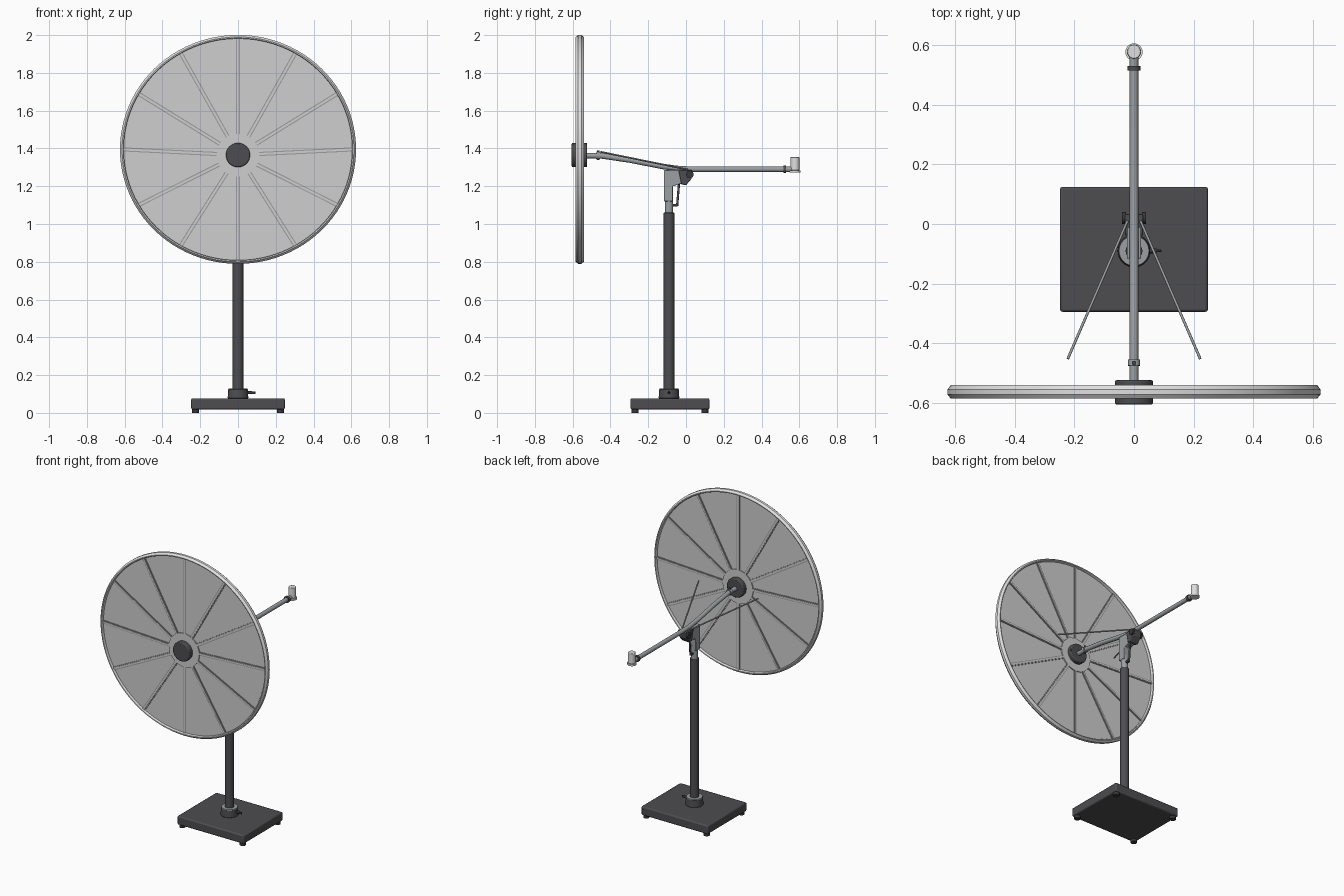
import bpy, bmesh, math
from mathutils import Vector

if "Cube" in bpy.data.objects:
    bpy.data.objects.remove(bpy.data.objects["Cube"])

def mat(name, r, g, b):
    m = bpy.data.materials.new(name)
    m.diffuse_color = (r, g, b, 1)
    m.use_nodes = True
    m.node_tree.nodes["Principled BSDF"].inputs["Base Color"].default_value = m.diffuse_color
    return m

DARK = mat("charcoal", 0.075, 0.075, 0.082)
BLACK = mat("black plastic", 0.04, 0.04, 0.043)
GREY = mat("metal grey", 0.33, 0.35, 0.36)
RIB = mat("rib grey", 0.34, 0.34, 0.34)
PANEL = mat("panel grey", 0.62, 0.62, 0.62)
WHITE = mat("light grey", 0.74, 0.74, 0.74)

def finish(name, bm, m, bevel=0, smooth=True):
    bmesh.ops.recalc_face_normals(bm, faces=bm.faces)
    me = bpy.data.meshes.new(name)
    bm.to_mesh(me)
    bm.free()
    ob = bpy.data.objects.new(name, me)
    bpy.context.collection.objects.link(ob)
    me.materials.append(m)
    if bevel:
        b = ob.modifiers.new("bevel", 'BEVEL')
        b.width, b.segments = bevel, 2
    if smooth:
        bpy.ops.object.select_all(action='DESELECT')
        ob.select_set(True)
        bpy.context.view_layer.objects.active = ob
        bpy.ops.object.shade_smooth_by_angle(angle=math.radians(35))
    return ob

def box(name, lo, hi, m, bevel=0.0):
    bm = bmesh.new()
    bmesh.ops.create_cube(bm, size=1)
    lo, hi = Vector(lo), Vector(hi)
    for v in bm.verts:
        v.co = Vector([(lo[i] + hi[i]) / 2 + v.co[i] * (hi[i] - lo[i]) for i in range(3)])
    return finish(name, bm, m, bevel)

def rod(name, a, b, r, m, r2=None, seg=24, bevel=0):
    a, b = Vector(a), Vector(b)
    bm = bmesh.new()
    bmesh.ops.create_cone(bm, cap_ends=True, segments=seg, radius1=r,
                          radius2=r if r2 is None else r2, depth=(b - a).length)
    q = Vector((0, 0, 1)).rotation_difference(b - a)
    for v in bm.verts:
        v.co = q @ v.co + (a + b) / 2
    return finish(name, bm, m, bevel)

def prism(name, yz, half, m, bevel=0):
    bm = bmesh.new()
    f = bm.faces.new([bm.verts.new((-half, y, z)) for y, z in yz])
    ext = bmesh.ops.extrude_face_region(bm, geom=[f])
    for v in ext['geom']:
        if isinstance(v, bmesh.types.BMVert):
            v.co.x = half
    return finish(name, bm, m, bevel)

def lathe_y(name, prof, cz, y, m, sx=1.0, sz=1.0, closed=True, seg=72):
    """Spin an (r, dy) profile about the y axis at height cz."""
    bm = bmesh.new()
    rings = []
    for i in range(seg):
        a = 2 * math.pi * i / seg
        rings.append([bm.verts.new((r * sx * math.cos(a), y + d, cz + r * sz * math.sin(a)))
                      for r, d in prof])
    n = len(prof)
    for i in range(seg):
        p, q = rings[i], rings[(i + 1) % seg]
        for j in range(n if closed else n - 1):
            k = (j + 1) % n
            bm.faces.new((p[j], p[k], q[k], q[j]))
    return finish(name, bm, m)

# Base slab, feet and post
PY = -0.09
box("base_slab", (-0.248, -0.294, 0.018), (0.248, 0.124, 0.077), DARK, 0.008)
for sx in (-0.225, 0.225):
    for y in (-0.27, 0.1):
        rod("foot", (sx, y, 0), (sx, y, 0.02), 0.019, BLACK)
rod("post_collar", (0, PY, 0.075), (0, PY, 0.127), 0.055, DARK, 0.052, 32, 0.004)
rod("collar_cap", (0, PY, 0.126), (0, PY, 0.13), 0.051, GREY, 0.05, 32)
rod("collar_screw", (0.045, PY, 0.107), (0.075, PY, 0.107), 0.008, BLACK)
box("collar_wing", (0.07, PY - 0.004, 0.1), (0.092, PY + 0.004, 0.113), BLACK, 0.002)
rod("lower_post", (0, PY, 0.1), (0, PY, 1.06), 0.028, DARK, None, 32, 0.003)
rod("inner_post", (0, PY, 1.05), (0, PY, 1.15), 0.022, GREY)

# Tilting head with side knobs and lever
prism("head_bracket", [(-0.116, 1.12), (-0.07, 1.12), (-0.07, 1.2), (-0.02, 1.215),
                       (-0.01, 1.285), (-0.116, 1.285)], 0.024, GREY, 0.004)
prism("head_clamp", [(-0.025, 1.21), (0.0, 1.205), (0.03, 1.24), (0.033, 1.285),
                     (-0.04, 1.285)], 0.03, DARK, 0.004)
for s in (-1, 1):
    rod("head_knob", (s * 0.026, 0.02, 1.262), (s * 0.04, 0.02, 1.262), 0.02, BLACK)
box("lever_root", (-0.008, -0.09, 1.093), (0.008, -0.045, 1.106), DARK, 0.002)
rod("lever", (0, -0.047, 1.095), (0, -0.037, 1.215), 0.006, DARK)

# Bent carrying arm
pts = [(-0.54, 1.362), (-0.45, 1.361), (-0.3, 1.339), (-0.12, 1.304),
       (-0.03, 1.292), (0.05, 1.29), (0.57, 1.29)]
cu = bpy.data.curves.new("arm", 'CURVE')
cu.dimensions = '3D'
cu.bevel_depth = 0.0145
cu.bevel_resolution = 4
cu.use_fill_caps = True
sp = cu.splines.new('POLY')
sp.points.add(len(pts) - 1)
for p, (y, z) in zip(sp.points, pts):
    p.co = (0, y, z, 1)
    p.radius = 1
sp.use_smooth = True
cu.materials.append(GREY)
arm = bpy.data.objects.new("arm", cu)
bpy.context.collection.objects.link(arm)

# Arm fittings, brace rods and end cup
rod("arm_clamp", (0, -0.475, 1.363), (0, -0.455, 1.361), 0.02, GREY)
rod("clamp_screw", (0, -0.465, 1.34), (0, -0.465, 1.39), 0.007, DARK)
rod("arm_end_ring", (0, 0.515, 1.29), (0, 0.53, 1.29), 0.021, DARK)
for s in (-1, 1):
    rod("brace_rod", (s * 0.022, 0.01, 1.288), (s * 0.222, -0.452, 1.382), 0.0045, GREY, None, 12)
rod("cup_base", (0, 0.576, 1.272), (0, 0.576, 1.284), 0.029, WHITE)
rod("cup", (0, 0.577, 1.284), (0, 0.577, 1.355), 0.024, WHITE, 0.023, 24, 0.003)

# Round panel: rim, membrane, hub plate and hub
DY, CZ, HZ = -0.5625, 1.395, 1.365
SX, SZ = 0.625, 0.606
lathe_y("rim", [(0.968, -0.017), (0.972, -0.0215), (0.982, -0.0225), (1.0, -0.008), (1.0, 0.008),
                (0.982, 0.0225), (0.972, 0.0215), (0.968, 0.017)], CZ, DY, WHITE, SX, SZ, True, 96)
bm = bmesh.new()
bmesh.ops.create_cone(bm, cap_ends=True, segments=96, radius1=0.975, radius2=0.975, depth=0.01)
for v in bm.verts:
    x, y, z = v.co
    v.co = (x * SX, DY + z, CZ + y * SZ)
finish("membrane", bm, PANEL)
rod("hub_plate", (0, DY - 0.012, HZ), (0, DY + 0.012, HZ), 0.113, PANEL, None, 48)
rod("hub", (0, -0.605, HZ), (0, -0.523, HZ), 0.064, DARK, None, 40, 0.006)

# Twelve ribs, showing on both faces
for i in range(12):
    a = math.radians(90 + 30 * i)
    end = Vector((0.972 * SX * math.cos(a), DY, CZ + 0.972 * SZ * math.sin(a)))
    start = Vector((0, DY, HZ)) + 0.11 * (end - Vector((0, DY, HZ))).normalized()
    d = end - start
    side = Vector((-d.z, 0, d.x)).normalized()
    for w, t, name, m in ((0.011, 0.009, "rib", RIB), (0.0055, 0.012, "rib_ridge", PANEL)):
        bm = bmesh.new()
        bmesh.ops.create_cube(bm, size=2)
        for v in bm.verts:
            x, y, z = v.co
            v.co = start + d * (x + 1) / 2 + side * y * w + Vector((0, z * t, 0))
        finish(name, bm, m, 0, False)
